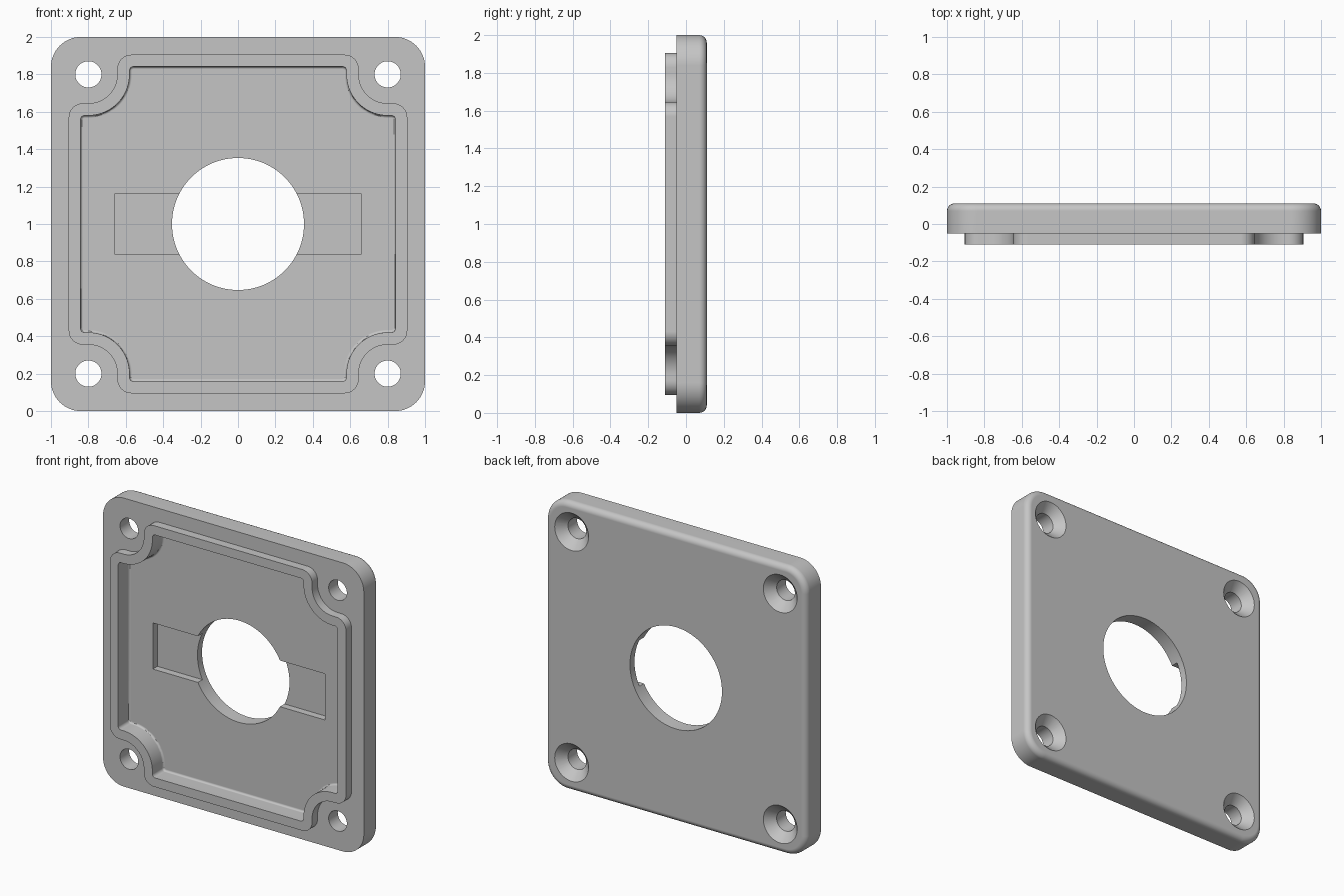
import bpy, bmesh
from math import sin, cos, pi, radians

cube = bpy.data.objects.get("Cube")
if cube:
    bpy.data.objects.remove(cube, do_unlink=True)

grey = bpy.data.materials.new("light grey")
grey.use_nodes = True
colour = (0.56, 0.56, 0.56, 1)
grey.diffuse_color = colour
grey.node_tree.nodes["Principled BSDF"].inputs["Base Color"].default_value = colour

BACK, FACE, RIM = 0.11, -0.05, -0.11   # y of back, plate front and rim front
FLOOR, SLOT = 0.01, 0.06               # y of cavity floor and slot floor
HOLE = 0.8                             # screw hole offset from the centre


def arc(cx, cz, r, start, end, n):
    steps = [radians(start + (end - start) * i / n) for i in range(n + 1)]
    return [(cx + r * cos(a), cz + r * sin(a)) for a in steps]


def four_corners(corner):
    """Repeat a corner outline, turned by a quarter each time."""
    points = []
    for _ in range(4):
        points += corner
        corner = [(-z, x) for x, z in corner]
    return points


def notched(half, notch, fillet):
    """Square outline whose corners are scooped out around the screw holes."""
    c, n = half - fillet, notch - fillet
    scoop = arc(HOLE, HOLE, HOLE - notch, 270, 180, 20)
    return four_corners(arc(c, n, fillet, 0, 90, 8) + scoop + arc(n, c, fillet, 0, 90, 8))


def prism(name, outline, y0, y1, bevel=0, segments=5):
    """Extrude an x-z outline from y0 to y1, rounding the edges at y1."""
    bm = bmesh.new()
    a = [bm.verts.new((x, y0, z + 1)) for x, z in outline]
    b = [bm.verts.new((x, y1, z + 1)) for x, z in outline]
    bm.faces.new(a)
    end = bm.faces.new(b)
    for i in range(len(a)):
        j = (i + 1) % len(a)
        bm.faces.new((a[i], a[j], b[j], b[i]))
    bmesh.ops.recalc_face_normals(bm, faces=bm.faces)
    if bevel:
        bmesh.ops.bevel(bm, geom=list(end.edges), offset=bevel, segments=segments,
                        profile=0.5, affect='EDGES')
    return finish(name, bm)


def cone(name, x, z, y0, r0, y1, r1, n=48):
    """Round cutter along y."""
    bm = bmesh.new()
    a, b = [[bm.verts.new((px, y, pz + 1)) for px, pz in arc(x, z, r, 0, 360, n)[:-1]]
            for y, r in ((y0, r0), (y1, r1))]
    bm.faces.new(a)
    bm.faces.new(b)
    for i in range(n):
        j = (i + 1) % n
        bm.faces.new((a[i], a[j], b[j], b[i]))
    bmesh.ops.recalc_face_normals(bm, faces=bm.faces)
    return finish(name, bm)


def finish(name, bm):
    mesh = bpy.data.meshes.new(name)
    bm.to_mesh(mesh)
    bm.free()
    mesh.materials.append(grey)
    obj = bpy.data.objects.new(name, mesh)
    bpy.context.collection.objects.link(obj)
    return obj


def combine(target, other, operation):
    bpy.context.view_layer.objects.active = target
    mod = target.modifiers.new("join", 'BOOLEAN')
    mod.operation, mod.object, mod.solver = operation, other, 'EXACT'
    bpy.ops.object.modifier_apply(modifier=mod.name)
    bpy.data.objects.remove(other, do_unlink=True)


# Plate with rounded corners and a rounded back edge
plate = prism("cover_plate", four_corners(arc(0.84, 0.84, 0.16, 0, 90, 16)), FACE, BACK, 0.04)

# Raised rim and the cavity inside it
combine(plate, prism("rim", notched(0.905, 0.645, 0.075), RIM, -0.02), 'UNION')
combine(plate, prism("cavity", notched(0.842, 0.58, 0.022), -0.2, FLOOR, 0.014, 3), 'DIFFERENCE')

# Cross slot and central opening
slot = [(-0.66, -0.16), (0.66, -0.16), (0.66, 0.16), (-0.66, 0.16)]
combine(plate, prism("slot", slot, -0.2, SLOT), 'DIFFERENCE')
combine(plate, cone("opening", 0, 0, -0.3, 0.353, 0.3, 0.353, 96), 'DIFFERENCE')

# Countersunk screw holes
for sx in (-HOLE, HOLE):
    for sz in (-HOLE, HOLE):
        combine(plate, cone("screw_hole", sx, sz, -0.3, 0.07, 0.3, 0.07), 'DIFFERENCE')
        combine(plate, cone("countersink", sx, sz, 0.05, 0.07, 0.12, 0.14), 'DIFFERENCE')

# Smooth curved walls, crisp edges
bpy.ops.object.select_all(action='DESELECT')
plate.select_set(True)
bpy.context.view_layer.objects.active = plate
bpy.ops.object.shade_smooth_by_angle(angle=radians(30))
weighted = plate.modifiers.new("flat faces", 'WEIGHTED_NORMAL')
weighted.keep_sharp = True
